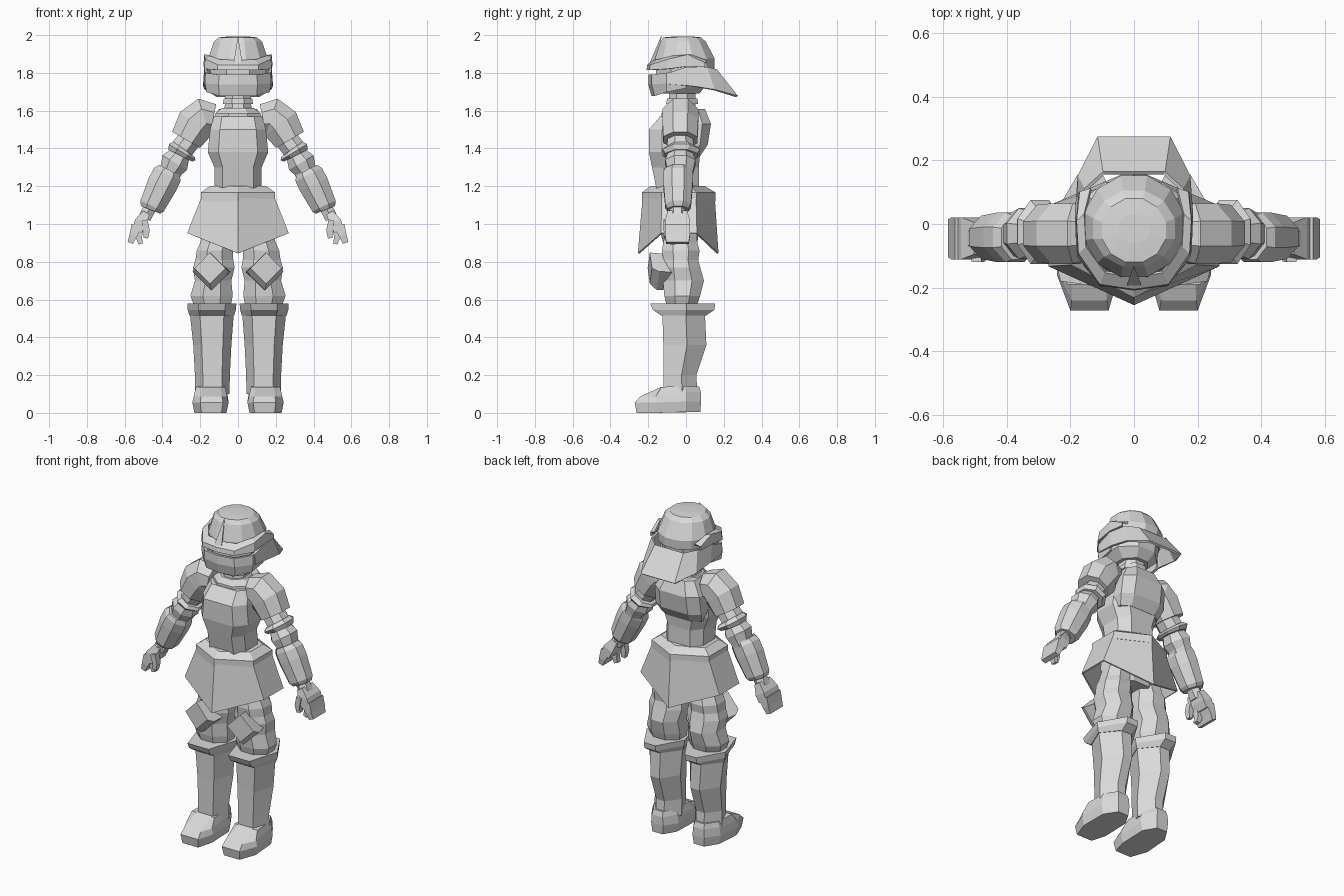
import bpy, bmesh, math
from mathutils import Vector, Matrix

grey = bpy.data.materials.new("plain_grey")
grey.diffuse_color = (0.7, 0.7, 0.7, 1)


def build(name, verts, faces, thick=0):
    bm = bmesh.new()
    vs = [bm.verts.new(v) for v in verts]
    for f in faces:
        bm.faces.new([vs[i] for i in f])
    bmesh.ops.recalc_face_normals(bm, faces=bm.faces)
    me = bpy.data.meshes.new(name)
    bm.to_mesh(me)
    bm.free()
    me.materials.append(grey)
    ob = bpy.data.objects.new(name, me)
    bpy.context.collection.objects.link(ob)
    if thick:
        m = ob.modifiers.new("thickness", 'SOLIDIFY')
        m.thickness, m.offset = thick, 0
    return ob


def loft(name, rings, closed=True, cap=True, thick=0):
    n = len(rings[0])
    verts = [p for r in rings for p in r]
    faces = []
    for k in range(len(rings) - 1):
        for i in range(n if closed else n - 1):
            j = (i + 1) % n
            faces.append((k * n + i, k * n + j, (k + 1) * n + j, (k + 1) * n + i))
    if cap and closed:
        faces += [tuple(range(n)), tuple(range(len(verts) - n, len(verts)))]
    return build(name, verts, faces, thick)


def ring(z, x0, x1, y0, y1, n=8):
    # n-sided ring that fills the given bounds
    c = math.cos(math.pi / n)
    return [((x0 + x1) / 2 + (x1 - x0) / 2 / c * math.cos((i + .5) * math.tau / n),
             (y0 + y1) / 2 + (y1 - y0) / 2 / c * math.sin((i + .5) * math.tau / n), z)
            for i in range(n)]


def shaped(z, x0, x1, y0, y1, shape):
    # ring from a unit outline
    return [((x0 + x1) / 2 + (x1 - x0) / 2 * u, (y0 + y1) / 2 + (y1 - y0) / 2 * v, z) for u, v in shape]


BOXY = [(.65, -1), (1, -.5), (1, .5), (.6, 1), (-.6, 1), (-1, .5), (-1, -.5), (-.65, -1)]
BOOT = [(.55, -1), (1, .1), (.3, 1), (-.3, 1), (-1, .1), (-.55, -1)]


def stack(name, rows, s=1, n=8, shape=None):
    return loft(name, [shaped(z, s * a, s * b, c, d, shape) if shape else ring(z, s * a, s * b, c, d, n)
                       for z, a, b, c, d in rows])


def limb(name, rows, s, y=-.03, n=8):
    # tube in the x-z plane: x, z, radius across, radius in depth
    rings = []
    for k, (x, z, r, ry) in enumerate(rows):
        a, b = rows[max(k - 1, 0)], rows[min(k + 1, len(rows) - 1)]
        d = Vector((b[0] - a[0], b[1] - a[1])).normalized()
        rings.append([(s * (x - d.y * p), y + q, z + d.x * p)
                      for p, q, _ in ring(0, -r, r, -ry, ry, n)])
    return loft(name, rings)


def mirrored(half):
    # half strip listed from the middle outwards
    return [(-x, y, z) for x, y, z in reversed(half) if x > 0] + list(half)


# helmet bowl and head
stack("helmet_bowl", [(1.82, -.155, .155, -.17, .15), (1.875, -.158, .158, -.165, .152),
                      (1.965, -.128, .128, -.135, .105), (1.988, -.1, .1, -.12, .08),
                      (1.993, -.05, .05, -.06, .03)], n=12)
stack("head", [(1.69, -.09, .09, -.13, .07), (1.74, -.14, .14, -.16, .11),
               (1.84, -.15, .15, -.16, .12)])

# brim above the eyes, rising over the ears
loft("helmet_brim", [
    mirrored([(0, -.165, 1.865), (.09, -.15, 1.865), (.15, -.07, 1.885), (.155, .03, 1.89), (.135, .11, 1.86)]),
    mirrored([(0, -.2, 1.84), (.105, -.185, 1.84), (.17, -.09, 1.87), (.176, .01, 1.893), (.166, .1, 1.85)]),
    mirrored([(0, -.203, 1.815), (.105, -.188, 1.815), (.172, -.1, 1.82), (.176, .01, 1.835), (.168, .1, 1.83)])],
     closed=False, thick=.012)

# face mask
loft("face_mask", [mirrored([(0, -.19, 1.79), (.095, -.175, 1.79), (.165, -.1, 1.80), (.17, 0, 1.82)]),
                   mirrored([(0, -.192, 1.74), (.1, -.175, 1.74), (.168, -.1, 1.745), (.172, 0, 1.75)]),
                   mirrored([(0, -.175, 1.68), (.095, -.16, 1.68), (.16, -.1, 1.70), (.165, 0, 1.72)])],
     closed=False, thick=.016)

# flared neck guard at the back
loft("neck_guard", [mirrored([(.095, .16, 1.815), (.15, .11, 1.83), (.172, 0, 1.83), (.17, -.09, 1.80)]),
                    mirrored([(.113, .27, 1.675), (.172, .15, 1.71), (.18, .03, 1.73), (.175, -.09, 1.74)])],
     closed=False, thick=.012)

# crest spike
build("crest_spike", [(-.026, -.2, 1.835), (.026, -.2, 1.835), (0, -.14, 1.835), (0, -.13, 1.998)],
      [(0, 1, 2), (0, 1, 3), (1, 2, 3), (2, 0, 3)])

# neck and collar
stack("neck", [(1.55, -.075, .075, -.1, .06), (1.63, -.07, .07, -.09, .05), (1.72, -.07, .07, -.09, .05)])
stack("neck_band", [(1.635, -.08, .08, -.105, .065), (1.665, -.075, .075, -.1, .06)])
stack("collar", [(1.55, -.13, .13, -.13, .09), (1.585, -.12, .12, -.13, .08), (1.615, -.085, .085, -.105, .06)])

# torso: breastplate, waist and back plate
stack("torso", [(1.18, -.125, .125, -.155, .07), (1.3, -.125, .125, -.18, .068),
                (1.38, -.16, .16, -.196, .075), (1.5, -.148, .148, -.196, .085),
                (1.57, -.13, .13, -.135, .085)], shape=BOXY)
stack("back_plate", [(1.36, -.135, .135, -.05, .075), (1.42, -.155, .155, -.05, .115),
                     (1.53, -.15, .15, -.05, .132), (1.61, -.10, .10, -.05, .10)], shape=BOXY)


# six-cornered belt and pointed skirt
def hexagon(x, front, side_front, side_back, back, mid_z, side_z):
    return [(0, front, mid_z), (x, side_front, side_z), (x, side_back, side_z),
            (0, back, mid_z), (-x, side_back, side_z), (-x, side_front, side_z)]

loft("belt", [hexagon(.195, -.232, -.13, .055, .155, 1.12, 1.12),
              hexagon(.195, -.232, -.13, .055, .155, 1.168, 1.168),
              hexagon(.15, -.19, -.1, .03, .1, 1.2, 1.2)])
loft("skirt", [hexagon(.186, -.224, -.125, .05, .147, 1.15, 1.15),
               hexagon(.265, -.25, -.13, .055, .167, .845, .95)], cap=False, thick=.01)
stack("hips", [(.9, -.12, .12, -.12, .06), (.97, -.18, .18, -.14, .07), (1.15, -.15, .15, -.16, .08)])

for s, side in ((1, "right"), (-1, "left")):
    # puffed trouser leg
    stack(side + "_trouser", [(.56, .04, .23, -.1, .055), (.62, .028, .252, -.115, .075),
                              (.70, .035, .228, -.122, .095), (.77, .018, .238, -.125, .075),
                              (.81, .025, .225, -.12, .065), (.86, .028, .218, -.127, .072),
                              (.9, .03, .2, -.12, .06), (.97, .035, .18, -.11, .055)], s)
    # boot shaft and cuff
    stack(side + "_boot_shaft", [(.1, .045, .228, -.12, .06), (.2, .043, .228, -.12, .055),
                                 (.36, .035, .237, -.12, .108), (.53, .022, .255, -.125, .10)], s, shape=BOOT)
    stack(side + "_boot_cuff", [(.515, .02, .257, -.13, .105), (.545, .012, .266, -.175, .15),
                                (.58, .008, .268, -.19, .155)], s, shape=BOOT)
    # shoe, wide at the toes: outline scaled towards the ankle, with toe and heel limits
    plan = [(.10, .08), (.18, .08), (.235, 0), (.242, -.16), (.2, -.272),
            (.08, -.272), (.05, -.17), (.05, 0)]
    def sole(k, toe, z_toe, z_heel):
        return [(s * (.145 + (x - .145) * k), min(max(y, toe), .08 * k + .005), z_toe if y < -.1 else z_heel)
                for x, y in plan]
    loft(side + "_shoe", [sole(.88, -.262, 0, .005), sole(1, -.272, .055, .06),
                          sole(.92, -.24, .088, .11), sole(.8, -.13, .138, .14)])

    # diamond knee pad with a larger base set lower
    tilt = Matrix.Rotation(math.radians(8 * s), 3, 'Z')
    pad = [[tuple(tilt @ Vector((x * k, y, z * k + dz)) + Vector((s * .14, -.13, .75)))
            for x, z in ((0, 1), (1, 0), (0, -1), (-1, 0))]
           for y, k, dz in ((.05, .092, -.004), (-.025, .098, -.002), (-.062, .083, .016))]
    loft(side + "_knee_pad", pad)

    # shoulder armour, upper arm, band and elbow
    limb(side + "_pauldron", [(.13, 1.56, .075, .075), (.18, 1.57, .098, .095),
                              (.225, 1.53, .103, .095), (.275, 1.445, .085, .09)], s)
    limb(side + "_upper_arm", [(.2, 1.52, .06, .06), (.29, 1.405, .062, .07), (.33, 1.33, .055, .06)], s)
    limb(side + "_arm_band", [(.285, 1.395, .07, .08), (.296, 1.38, .082, .1), (.305, 1.362, .07, .085)], s, -.025)
    limb(side + "_elbow", [(.305, 1.37, .055, .065), (.335, 1.325, .075, .08),
                           (.355, 1.285, .06, .07), (.37, 1.255, .06, .065)], s)
    # gauntlet
    limb(side + "_gauntlet", [(.362, 1.285, .062, .07), (.374, 1.262, .078, .078), (.40, 1.21, .08, .078),
                              (.455, 1.095, .068, .068), (.463, 1.075, .055, .055)], s, -.042)
    # hand: wrist, palm, fingers and thumb
    limb(side + "_wrist", [(.465, 1.09, .035, .035), (.495, 1.03, .033, .04)], s, -.045, 6)
    limb(side + "_palm", [(.485, 1.06, .02, .05), (.515, 1.01, .032, .066), (.535, .965, .028, .066)], s, -.045, 4)
    limb(side + "_fingers", [(.535, .99, .03, .066), (.555, .94, .02, .066), (.57, .9, .015, .06)], s, -.045, 4)
    limb(side + "_inner_finger", [(.52, .98, .02, .02), (.525, .93, .016, .018), (.515, .895, .012, .015)], s, -.07, 4)
    limb(side + "_thumb", [(.495, 1.02, .016, .02), (.483, .965, .016, .018), (.488, .925, .012, .014)], s, -.1, 4)
